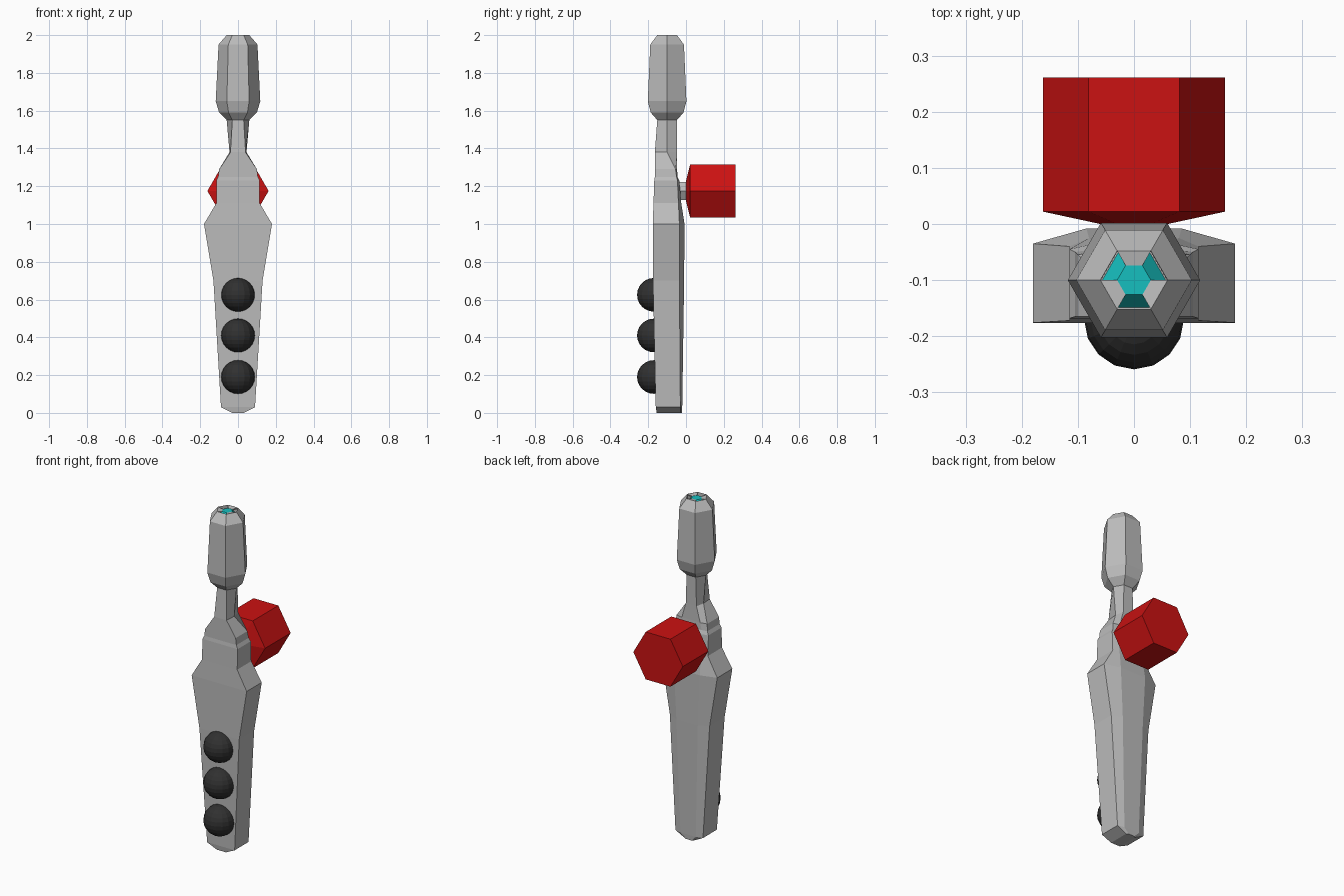
import bpy, math

old = bpy.data.objects.get("Cube")
if old:
    bpy.data.objects.remove(old, do_unlink=True)


def make_material(name, rgb):
    mat = bpy.data.materials.new(name)
    mat.use_nodes = True
    color = (*rgb, 1.0)
    mat.diffuse_color = color
    mat.node_tree.nodes["Principled BSDF"].inputs["Base Color"].default_value = color
    return mat


GREY = make_material("grey_metal", (0.5, 0.5, 0.5))
RED = make_material("red", (0.6, 0.006, 0.006))
BLACK = make_material("black", (0.03, 0.03, 0.03))
TEAL = make_material("teal", (0.008, 0.52, 0.52))


def loft(name, rings, mat, cap_end=True):
    """Join equal-sized rings of points into a closed skin."""
    n = len(rings[0])
    verts = [p for ring in rings for p in ring]
    faces = [(k * n + i, k * n + (i + 1) % n, (k + 1) * n + (i + 1) % n, (k + 1) * n + i)
             for k in range(len(rings) - 1) for i in range(n)]
    faces.append(tuple(reversed(range(n))))
    if cap_end:
        faces.append(tuple(range(len(verts) - n, len(verts))))
    mesh = bpy.data.meshes.new(name)
    mesh.from_pydata(verts, [], faces)
    mesh.materials.append(mat)
    mesh.update()
    obj = bpy.data.objects.new(name, mesh)
    bpy.context.collection.objects.link(obj)
    return obj


def section(z, front, yf, side, ys, back, yb):
    """Six-sided symmetric cross-section."""
    return [(-front, yf, z), (front, yf, z), (side, ys, z),
            (back, yb, z), (-back, yb, z), (-side, ys, z)]


HEAD_Y = -0.1


def hexagon(z, r):
    h = r * math.sin(math.pi / 3)
    return section(z, r / 2, HEAD_Y - h, r, HEAD_Y, r / 2, HEAD_Y + h)


def hexagon_y(y, r, z=1.175):
    return [(r * math.cos(i * math.pi / 3), y, z - r * math.sin(i * math.pi / 3))
            for i in range(6)][::-1]


# Handle and shoulders
body = [
    section(0.0, 0.03, -0.155, 0.03, -0.03, 0.02, -0.022),
    section(0.03, 0.09, -0.16, 0.09, -0.03, 0.05, -0.02),
    section(0.7, 0.13, -0.175, 0.13, -0.035, 0.07, -0.01),
    section(1.0, 0.18, -0.176, 0.18, -0.035, 0.085, -0.008),
    section(1.11, 0.115, -0.172, 0.115, -0.04, 0.08, -0.025),
    section(1.23, 0.115, -0.168, 0.115, -0.045, 0.07, -0.035),
    section(1.25, 0.105, -0.165, 0.105, -0.05, 0.07, -0.045),
    section(1.29, 0.1, -0.165, 0.1, -0.055, 0.06, -0.047),
    section(1.38, 0.04, -0.165, 0.045, -0.1, 0.035, -0.048),
    hexagon(1.55, 0.06),
]
loft("handle", body, GREY)

# Hexagonal head with a shallow recess in its top
head = [(1.55, 0.06), (1.59, 0.1), (1.65, 0.118), (1.95, 0.103),
        (2.0, 0.06), (1.96, 0.059)]
loft("head", [hexagon(z, r) for z, r in head], GREY)

# Teal gem in the recess, with three grey claws on alternate sides
loft("gem", [hexagon(1.958, 0.058), hexagon(1.994, 0.03)], TEAL)
outer, inner = hexagon(1.999, 0.06), hexagon(1.995, 0.03)
for i in (1, 3, 5):
    j = (i + 1) % 6
    quad = [outer[i], outer[j], inner[j], inner[i]]
    low = [(x, y, z - 0.006) for x, y, z in quad]
    loft("claw", [low, quad], GREY)

# Red hexagonal drum and its grey mount
drum = [(0.0, 0.06), (0.022, 0.162), (0.261, 0.162)]
loft("drum", [hexagon_y(y, r) for y, r in drum], RED)
loft("drum_mount", [hexagon_y(-0.08, 0.055), hexagon_y(0.004, 0.055)], GREY)

# Round buttons down the front
for z in (0.19, 0.41, 0.625):
    bpy.ops.mesh.primitive_uv_sphere_add(segments=16, ring_count=12, radius=0.089,
                                         location=(0, -0.17, z))
    button = bpy.context.object
    button.name = "button"
    button.data.materials.append(BLACK)
